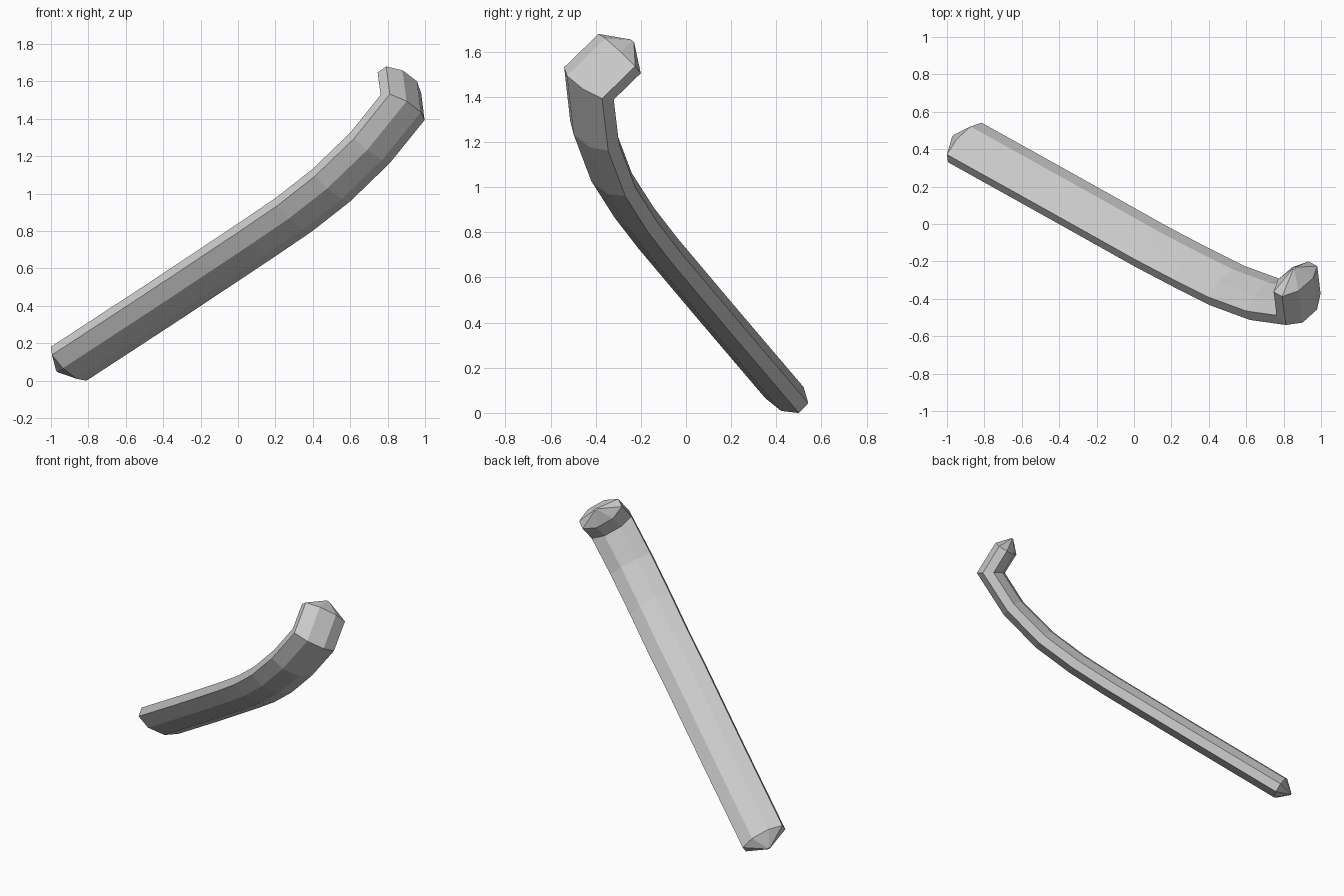
import bpy, bmesh, math
from mathutils import Vector

if "Cube" in bpy.data.objects:
    bpy.data.objects.remove(bpy.data.objects["Cube"])

SIDES = 8
HALF_W, HALF_T = 0.155, 0.079       # oval section radii
WIDE = Vector((0.65, 0.59, -0.475)).normalized()   # wide axis, square to the bend plane
CAP = 0.08

# Centre line: long straight shaft, gentle bend, sharp hooked tip
path = [Vector(p) for p in [
    (-0.905, 0.436, 0.09), (-0.40, 0.155, 0.42), (-0.10, -0.013, 0.619),
    (0.10, -0.125, 0.752), (0.30, -0.23, 0.888), (0.50, -0.33, 1.045),
    (0.705, -0.405, 1.243), (0.88, -0.43, 1.46), (0.863, -0.294, 1.592)]]


def ring(bm, centre, tangent, stretch=1.0, scale=1.0):
    """Eight-sided oval with a flat facing each way along the wide axis."""
    wide = (WIDE - tangent * WIDE.dot(tangent)).normalized()
    thin = wide.cross(tangent)
    verts = []
    for i in range(SIDES):
        a = math.tau * (i + 0.5) / SIDES
        verts.append(bm.verts.new(centre + scale * (
            wide * HALF_W * math.cos(a) + thin * HALF_T * stretch * math.sin(a))))
    return verts


bm = bmesh.new()
first = (path[1] - path[0]).normalized()
last = (path[-1] - path[-2]).normalized()

# Pointed lower end, mitred shaft rings, pointed hook end
rings = [ring(bm, path[0] - first * CAP, first, scale=0.08)]
for i, p in enumerate(path):
    t_in = (p - path[i - 1]).normalized() if i else first
    t_out = (path[i + 1] - p).normalized() if i < len(path) - 1 else last
    t = (t_in + t_out).normalized()
    rings.append(ring(bm, p, t, stretch=1 / t.dot(t_in)))
rings.append(ring(bm, path[-1] + last * CAP, last, scale=0.08))

for a, b in zip(rings, rings[1:]):
    for i in range(SIDES):
        j = (i + 1) % SIDES
        bm.faces.new((a[i], a[j], b[j], b[i]))
bm.faces.new(rings[0][::-1])
bm.faces.new(rings[-1])
bmesh.ops.recalc_face_normals(bm, faces=bm.faces)

mesh = bpy.data.meshes.new("bent_handle")
bm.to_mesh(mesh)
bm.free()
obj = bpy.data.objects.new("bent_handle", mesh)
bpy.context.collection.objects.link(obj)
